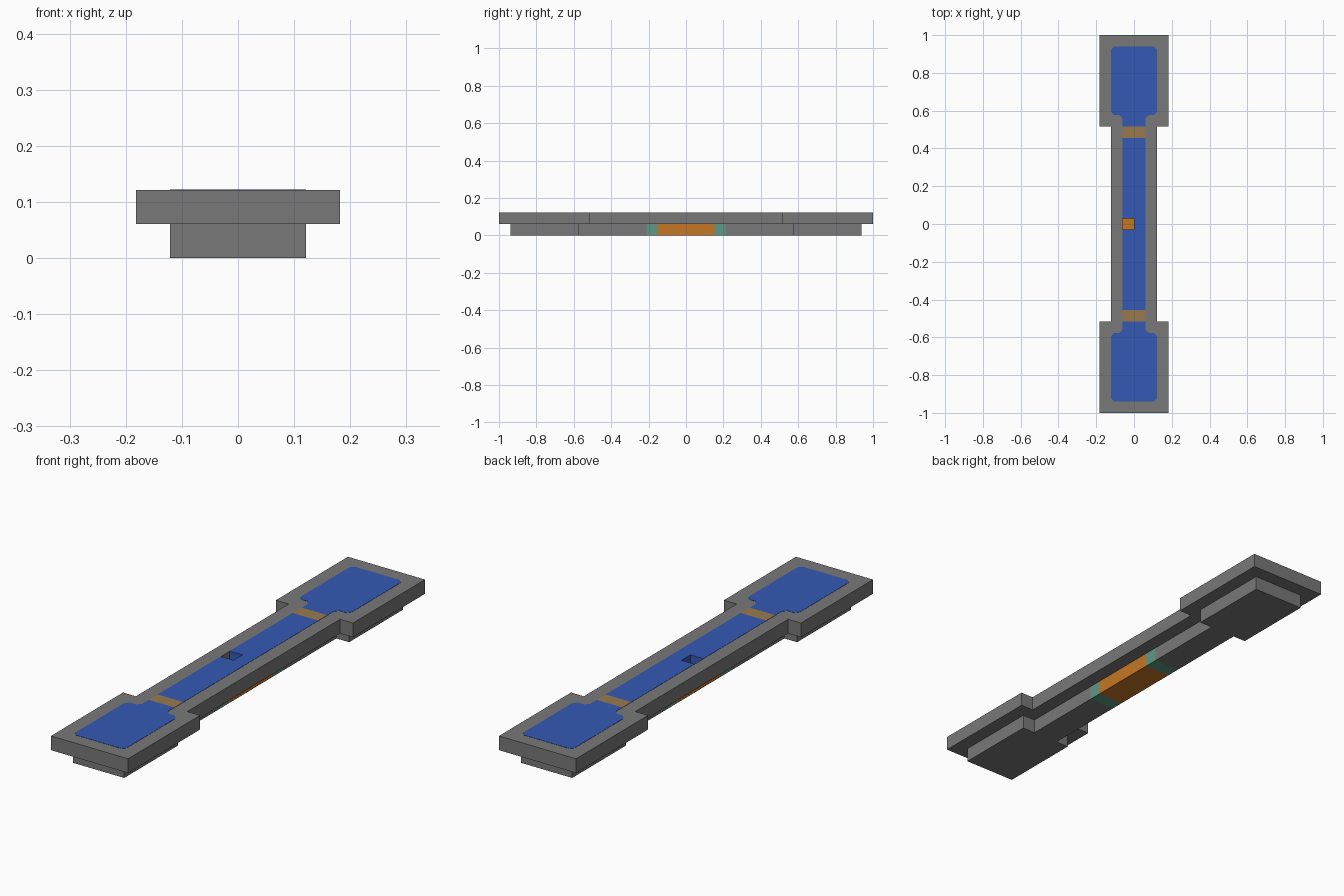
import bpy, bmesh

if "Cube" in bpy.data.objects:
    bpy.data.objects.remove(bpy.data.objects["Cube"], do_unlink=True)

U = 2 / 33  # one block unit: the whole length is 33 blocks


def material(name, rgb):
    m = bpy.data.materials.new(name)
    m.use_nodes = True
    m.diffuse_color = (*rgb, 1)
    m.node_tree.nodes["Principled BSDF"].inputs["Base Color"].default_value = (*rgb, 1)
    return m


grey = material("grey", (0.19, 0.19, 0.19))
blue = material("blue", (0.035, 0.10, 0.46))
orange = material("orange", (0.56, 0.18, 0.018))
teal = material("teal", (0.12, 0.31, 0.24))
tan = material("tan", (0.32, 0.19, 0.075))


def finish(name, bm, mats):
    mesh = bpy.data.meshes.new(name)
    for m in mats:
        mesh.materials.append(m)
    bm.to_mesh(mesh)
    bm.free()
    obj = bpy.data.objects.new(name, mesh)
    bpy.context.collection.objects.link(obj)
    return obj


def slab(name, xs, ys, z0, z1, solid, colour, mats):
    """Closed slab made of the solid cells of a grid, in block units."""
    bm = bmesh.new()
    for x0, x1 in zip(xs, xs[1:]):
        for y0, y1 in zip(ys, ys[1:]):
            if solid((x0 + x1) / 2, (y0 + y1) / 2):
                bm.faces.new([bm.verts.new((x * U, y * U, z0 * U))
                              for x, y in ((x0, y0), (x1, y0), (x1, y1), (x0, y1))])
    bmesh.ops.remove_doubles(bm, verts=bm.verts[:], dist=0.001)
    top = bmesh.ops.extrude_face_region(bm, geom=bm.faces[:], use_keep_orig=True)
    bmesh.ops.translate(bm, vec=(0, 0, (z1 - z0) * U),
                        verts=[v for v in top["geom"] if isinstance(v, bmesh.types.BMVert)])
    bmesh.ops.recalc_face_normals(bm, faces=bm.faces[:])
    for f in bm.faces:
        f.material_index = colour(f.calc_center_median() / U)
    return finish(name, bm, mats)


def panel(name, outline, mat, flip=1):
    """Thin painted plate on the upper face."""
    bm = bmesh.new()
    f = bm.faces.new([bm.verts.new((x * U, y * flip * U, 2 * U - 0.001)) for x, y in outline])
    top = bmesh.ops.extrude_face_region(bm, geom=[f], use_keep_orig=True)
    bmesh.ops.translate(bm, vec=(0, 0, 0.002),
                        verts=[v for v in top["geom"] if isinstance(v, bmesh.types.BMVert)])
    bmesh.ops.recalc_face_normals(bm, faces=bm.faces[:])
    finish(name, bm, [mat])


# Upper slab: wide ends, narrow middle, a square hole with blue inner walls
def upper_solid(x, y):
    in_hole = -1 < x < 0 and abs(y) < 0.5
    return (abs(x) < 2 or abs(y) > 8.5) and not in_hole


def upper_colour(c):
    return int(-0.99 < c.x < 0.01 and abs(c.y) < 0.51 and 1.1 < c.z < 1.9)


slab("upper_slab", (-3, -2, -1, 0, 2, 3), (-16.5, -8.5, -0.5, 0.5, 8.5, 16.5), 1, 2,
     upper_solid, upper_colour, [grey, blue])


# Lower slab: inset by one block, with an orange and teal band at the centre
def lower_colour(c):
    return 1 if abs(c.y) < 2.5 else 2 if abs(c.y) < 3.5 else 0


slab("lower_slab", (-2, -1, 0, 1, 2), (-15.5, -9.5, -3.5, -2.5, 2.5, 3.5, 9.5, 15.5), 0, 1,
     lambda x, y: abs(x) < 1 or abs(y) > 9.5, lower_colour, [grey, orange, teal])

# Blue centre panel, notched around the hole
panel("centre_panel", [(-1, -7.5), (1, -7.5), (1, 7.5), (-1, 7.5),
                       (-1, 0.5), (0, 0.5), (0, -0.5), (-1, -0.5)], blue)

# End panels with clipped corners and a neck, and the tan crossing strips
half = [(1, 8.5), (1, 9.2), (1.25, 9.5), (1.75, 9.5), (2, 9.8), (2, 15.25), (1.75, 15.5)]
end_outline = half + [(-x, y) for x, y in reversed(half)]
for side, flip in (("front", -1), ("back", 1)):
    panel(side + "_end_panel", end_outline, blue, flip)
    panel(side + "_strip", [(-1, 7.5), (1, 7.5), (1, 8.5), (-1, 8.5)], tan, flip)
